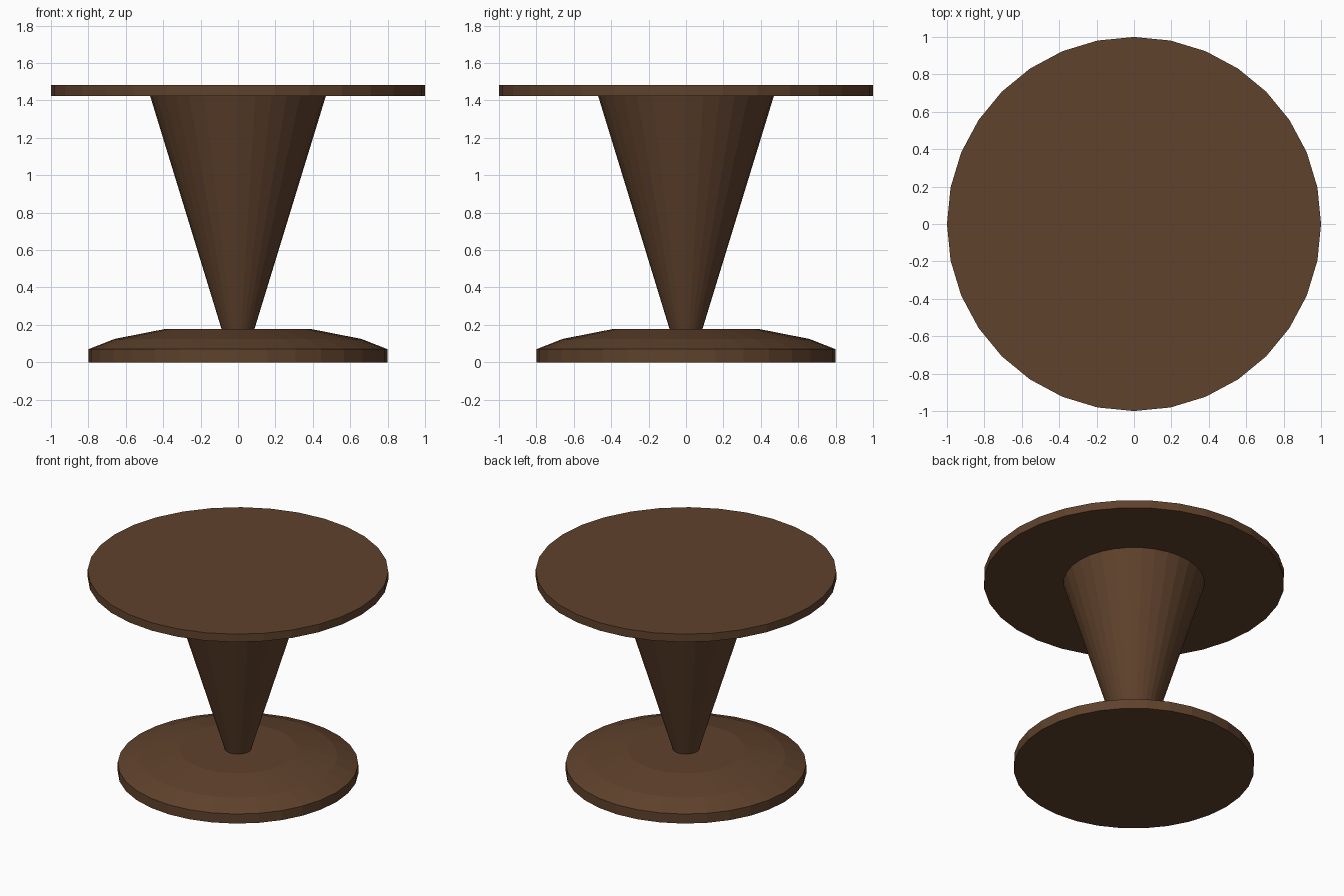
import bpy, bmesh
from math import cos, sin, tau

if "Cube" in bpy.data.objects:
    bpy.data.objects.remove(bpy.data.objects["Cube"])

SIDES = 32

wood = bpy.data.materials.new("dark_wood")
wood.diffuse_color = (0.115, 0.054, 0.025, 1)
wood.use_nodes = True
wood.node_tree.nodes["Principled BSDF"].inputs["Base Color"].default_value = wood.diffuse_color


def turned(name, profile):
    """Flat-faced solid of revolution from (radius, z) points, bottom to top."""
    bm = bmesh.new()
    rings = [[bm.verts.new((r * cos(tau * i / SIDES), r * sin(tau * i / SIDES), z))
              for i in range(SIDES)] for r, z in profile]
    for low, high in zip(rings, rings[1:]):
        for i in range(SIDES):
            j = (i + 1) % SIDES
            bm.faces.new((low[i], low[j], high[j], high[i]))
    bm.faces.new(rings[0][::-1])
    bm.faces.new(rings[-1])
    mesh = bpy.data.meshes.new(name)
    bm.to_mesh(mesh)
    bm.free()
    mesh.materials.append(wood)
    obj = bpy.data.objects.new(name, mesh)
    bpy.context.collection.objects.link(obj)
    return obj


# Stepped dome foot
turned("base", [(0.80, 0), (0.80, 0.07), (0.66, 0.125), (0.39, 0.178)])
# Tapered column, narrow end down
turned("pedestal", [(0.088, 0.178), (0.47, 1.425)])
# Round top slab
turned("table_top", [(1.0, 1.425), (1.0, 1.483)])
